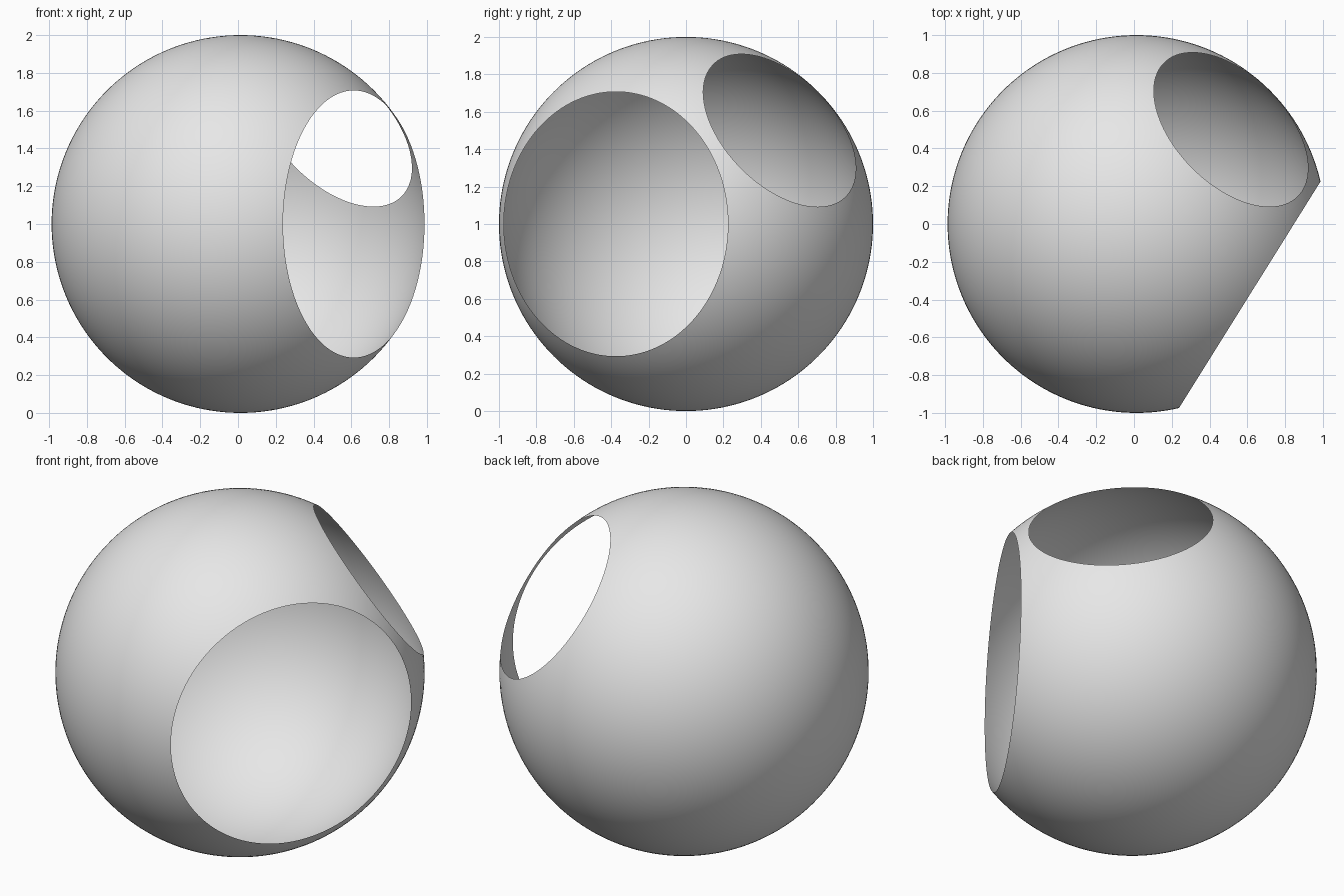
import bpy, bmesh
from math import radians, cos, sin
from mathutils import Vector

cube = bpy.data.objects.get("Cube")
if cube:
    bpy.data.objects.remove(cube, do_unlink=True)

# Single plain grey
grey = bpy.data.materials.new("light_grey")
grey.use_nodes = True
grey.diffuse_color = (0.8, 0.8, 0.8, 1)
grey.node_tree.nodes["Principled BSDF"].inputs["Base Color"].default_value = (0.8, 0.8, 0.8, 1)

# Each round opening: axis direction and half angle seen from the centre
side = radians(-32)
openings = [
    (Vector((cos(side), sin(side), 0)), radians(45)),
    (Vector((1, 1, 1)).normalized(), radians(30)),
]

# Thin spherical shell, with a cap sliced off for each opening
bm = bmesh.new()
bmesh.ops.create_uvsphere(bm, u_segments=160, v_segments=80, radius=1)
for axis, half_angle in openings:
    bmesh.ops.bisect_plane(
        bm, geom=bm.verts[:] + bm.edges[:] + bm.faces[:], dist=1e-5,
        plane_co=axis * cos(half_angle), plane_no=axis, clear_outer=True)

# Keep the rims on the sphere, then stand the shell on the ground
for v in bm.verts:
    v.co.normalize()
bmesh.ops.translate(bm, verts=bm.verts, vec=(0.013, 0, 1))
for f in bm.faces:
    f.smooth = True

mesh = bpy.data.meshes.new("spherical_shell")
bm.to_mesh(mesh)
bm.free()
mesh.materials.append(grey)
shell = bpy.data.objects.new("spherical_shell", mesh)
bpy.context.collection.objects.link(shell)
